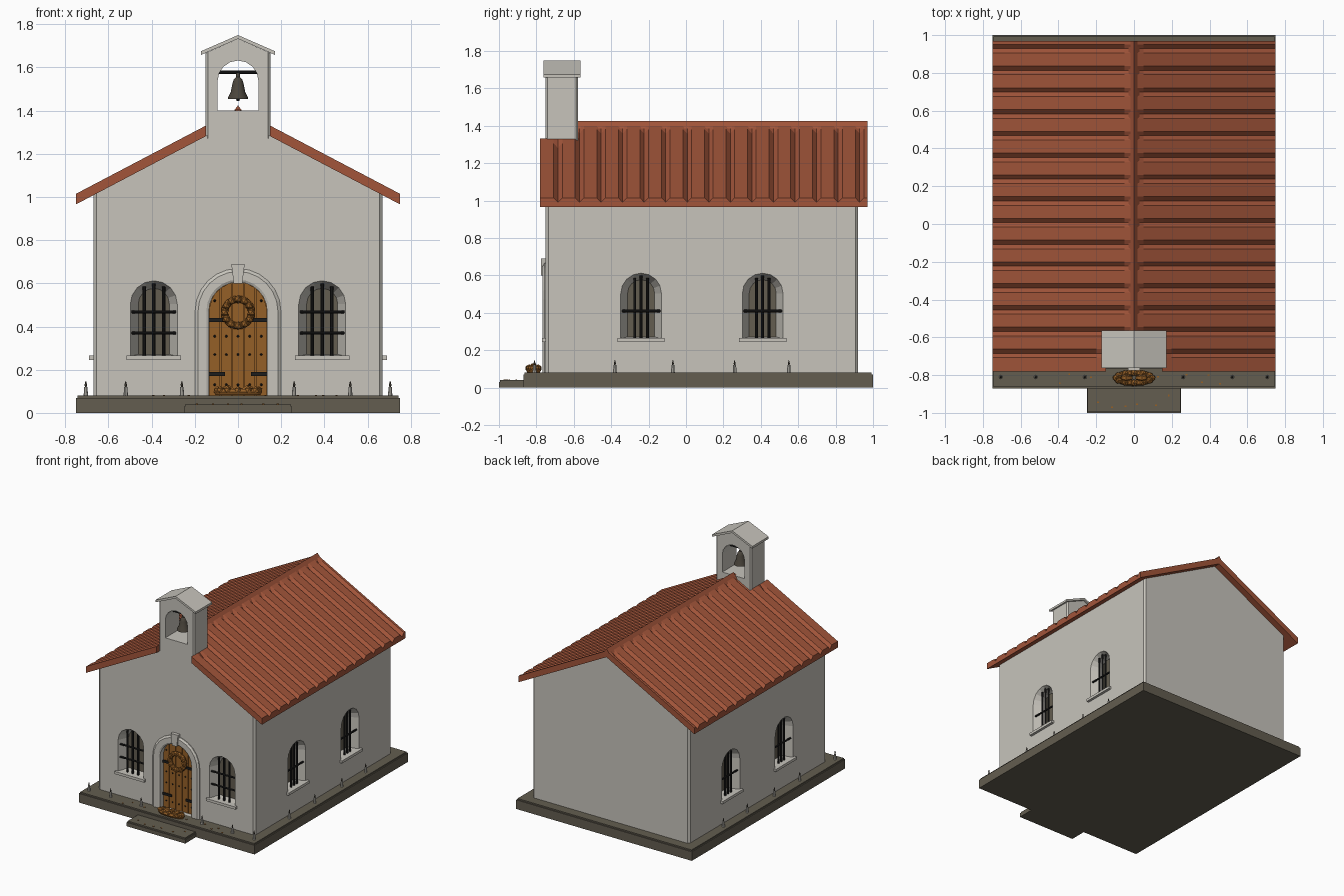
import bpy, bmesh, math, random
from mathutils import Vector

cube = bpy.data.objects.get("Cube")
if cube:
    bpy.data.objects.remove(cube)


def material(name, rgb):
    m = bpy.data.materials.new(name)
    m.use_nodes = True
    m.diffuse_color = (*rgb, 1)
    m.node_tree.nodes["Principled BSDF"].inputs["Base Color"].default_value = (*rgb, 1)
    return m


PLASTER = material("plaster", (0.57, 0.55, 0.50))
TILE = material("roof tile", (0.36, 0.09, 0.042))
STONE = material("dark stone", (0.125, 0.11, 0.08))
WOOD = material("golden wood", (0.30, 0.115, 0.02))
IRON = material("black iron", (0.012, 0.012, 0.012))
BRONZE = material("dull bronze", (0.07, 0.06, 0.045))


def finish(name, bm, mat, smooth=False):
    bmesh.ops.recalc_face_normals(bm, faces=bm.faces)
    mesh = bpy.data.meshes.new(name)
    bm.to_mesh(mesh)
    bm.free()
    mesh.materials.append(mat)
    ob = bpy.data.objects.new(name, mesh)
    bpy.context.collection.objects.link(ob)
    if smooth:
        bpy.ops.object.select_all(action='DESELECT')
        ob.select_set(True)
        bpy.context.view_layer.objects.active = ob
        bpy.ops.object.shade_smooth_by_angle()
    return ob


def loft(name, rings, mat, chamfer=0, smooth=False):
    """Skin closed rings in order and cap both ends."""
    bm = bmesh.new()
    rows = [[bm.verts.new(p) for p in ring] for ring in rings]
    n = len(rows[0])
    for a, b in zip(rows, rows[1:]):
        for i in range(n):
            j = (i + 1) % n
            bm.faces.new((a[i], a[j], b[j], b[i]))
    bm.faces.new(rows[0])
    bm.faces.new(rows[-1])
    if chamfer:
        upright = [e for e in bm.edges
                   if (e.verts[0].co - e.verts[1].co).xy.length < 1e-5]
        bmesh.ops.bevel(bm, geom=upright, offset=chamfer, segments=1, affect='EDGES')
    return finish(name, bm, mat, smooth)


def extrude_y(name, outline, y0, y1, mat, chamfer=0):
    return loft(name, [[(x, y, z) for x, z in outline] for y in (y0, y1)], mat, chamfer)


def box(name, lo, hi, mat):
    outline = [(lo[0], lo[2]), (hi[0], lo[2]), (hi[0], hi[2]), (lo[0], hi[2])]
    return extrude_y(name, outline, lo[1], hi[1], mat)


def lathe(name, base, axis, profile, mat, sides=8, smooth=False):
    """Turn (radius, distance) pairs about an axis."""
    turn = Vector(axis).to_track_quat('Z', 'Y')
    rings = []
    for r, h in profile:
        angles = [math.tau * i / sides for i in range(sides)]
        rings.append([Vector(base) + turn @ Vector((r * math.cos(a), r * math.sin(a), h))
                      for a in angles])
    return loft(name, rings, mat, smooth=smooth)


def rod(name, p, q, r, mat):
    d = Vector(q) - Vector(p)
    return lathe(name, p, d, [(r, 0), (r, d.length)], mat)


def arch(half, bottom, top, segs=8):
    """Round-headed outline."""
    curve = [(half * math.cos(math.pi * i / segs),
              top - half + half * math.sin(math.pi * i / segs)) for i in range(segs + 1)]
    return [(half, bottom)] + curve + [(-half, bottom)]


def cut(target, cutters):
    bpy.ops.object.select_all(action='DESELECT')
    bpy.context.view_layer.objects.active = target
    target.select_set(True)
    for c in cutters:
        c.hide_render = True
        mod = target.modifiers.new("opening", 'BOOLEAN')
        mod.operation = 'DIFFERENCE'
        mod.solver = 'EXACT'
        mod.object = c
        bpy.ops.object.modifier_apply(modifier=mod.name)
        bpy.data.objects.remove(c)


# Stone platform and step
box("platform", (-.75, -.87, 0), (.75, 1, .07), STONE)
box("platform_top", (-.743, -.863, .07), (.743, .993, .08), STONE)
box("front_step", (-.25, -1, 0), (.25, -.87, .03), STONE)
box("front_step_top", (-.245, -.995, .03), (.245, -.86, .04), STONE)

# Gabled walls
WX, WY, DOOR_W, DOOR_TOP = .67, -.75, .135, .605
walls = extrude_y("walls", [(-WX, .07), (WX, .07), (WX, 1.01), (0, 1.36), (-WX, 1.01)],
                  WY, .92, PLASTER, .015)

# Splayed windows with sills and iron bars
cutters = []


def window(label, place, bar_gap, bar_heights):
    def ring(half, top, bottom, out):
        return [place(u, out, z) for u, z in arch(half, bottom, top)]
    cutters.append(loft("cutter", [ring(.11, .613, .262, .002), ring(.07, .575, .272, -.08)], PLASTER))
    loft(label + "_pane", [ring(.072, .577, .27, -.076), ring(.072, .577, .27, -.084)], STONE)
    loft(label + "_sill", [[place(u, o, z) for u, z in
                            ((-.126, .245), (.126, .245), (.126, .265), (-.126, .265))]
                           for o in (-.03, .02)], PLASTER)
    for i in (-1, 0, 1):
        top = .60 if i == 0 else .585
        rod(label + "_upright_bar", place(i * bar_gap, -.025, .262), place(i * bar_gap, -.025, top), .008, IRON)
    for z in bar_heights:
        rod(label + "_cross_bar", place(-.103, -.018, z), place(.103, -.018, z), .007, IRON)


for side, s in (("left", 1), ("right", -1)):
    window("front_" + side + "_window", lambda u, o, z: (s * .39 + u, WY - o, z), .045, (.37, .468))
    for pos, cy in (("fore", -.24), ("aft", .41)):
        window(side + "_" + pos + "_window",
               lambda u, o, z: (s * (WX + o), cy + u, z), .034, (.41,))

# Doorway
cutters.append(extrude_y("cutter", arch(DOOR_W, .08, DOOR_TOP, 12), WY - .01, WY + .06, PLASTER))
cut(walls, cutters)
extrude_y("door_backing", arch(DOOR_W, .08, DOOR_TOP, 12), WY + .045, WY + .062, WOOD)
spring = DOOR_TOP - DOOR_W
for i in range(5):
    u0 = -DOOR_W + i * DOOR_W * .4 + .002
    us = [u0 + k * .0125 for k in range(5)]
    head = [(u, spring + math.sqrt(max(0, (DOOR_W - .001) ** 2 - u * u))) for u in us]
    extrude_y("door_plank", [(us[0], .08)] + head + [(us[-1], .08)], WY + .03, WY + .05, WOOD)
    for z in (.13, .27, .355, .52):
        if i % 2 == 0 or z < .5:
            lathe("door_stud", (u0 + .025, WY + .032, z), (0, -1, 0), [(.007, 0), (.003, .008)], IRON, 6)
for s in (-1, 1):
    for z in (.18, .43):
        box("door_strap", (min(s * .06, s * .134), WY + .022, z - .009),
            (max(s * .06, s * .134), WY + .032, z + .009), IRON)

# Door surround and keystone
section = [(0, -.02), (0, .01), (.012, .016), (.05, .016), (.064, .006), (.064, -.02)]
center = Vector((0, 0, spring))
path = [(1, 0, .08)] + [(math.cos(math.pi * i / 12), math.sin(math.pi * i / 12), spring)
                        for i in range(13)] + [(-1, 0, .08)]
loft("door_surround", [[((DOOR_W + r) * c, WY - o, z + (DOOR_W + r) * sn) for r, o in section]
                       for c, sn, z in path], PLASTER)
extrude_y("keystone", [(-.02, .60), (.02, .60), (.031, .69), (-.031, .69)], WY - .026, WY + .01, PLASTER)


# Wreaths made of a ring with clustered leaves
def wreath(name, place, rx, ry, thick, count):
    rings = []
    for i in range(24):
        a = math.tau * i / 24
        rings.append([place((rx + thick * math.cos(b)) * math.cos(a),
                            (ry + thick * math.cos(b)) * math.sin(a), thick * math.sin(b))
                      for b in [math.tau * k / 6 for k in range(6)]])
    loft(name + "_ring", rings + [rings[0]], WOOD)
    bm = bmesh.new()
    for i in range(count):
        a = math.tau * i / count
        made = bmesh.ops.create_icosphere(bm, subdivisions=1, radius=thick * 1.25)
        bmesh.ops.translate(bm, verts=made["verts"],
                            vec=place(rx * math.cos(a), ry * math.sin(a), thick * .5))
    finish(name + "_leaves", bm, WOOD)


wreath("door_wreath", lambda u, v, w: (u, WY + .012 - w, .465 + v), .062, .062, .016, 12)
wreath("ground_wreath", lambda u, v, w: (u, -.815 + v, .096 + w), .095, .026, .016, 12)
for s in (-1, 1):
    lathe("ground_wreath_bow", (s * .01, -.815, .10), (s, 0, .3),
          [(.008, 0), (.022, .04), (.006, .06)], WOOD, 6)


# Grooved roof panels
def roof_panel(name, s, y0, y1, x0):
    def top(x):
        return 1.409 - .525 * x
    cols = [(y0, 0)]
    for k in range(-3, 14):
        v = -.454 + .1152 * k
        if y0 < v - .023 and v + .023 < y1:
            cols += [(v - .023, 0), (v, .024), (v + .023, 0)]
    cols.append((y1, 0))
    loft(name, [[(s * x0, y, top(x0)), (s * (x0 + .05), y, top(x0 + .05) - d),
                 (s * .75, y, top(.75) - d), (s * .75, y, top(.75) - .049),
                 (s * x0, y, top(x0) - .049)] for y, d in cols], TILE)


for side, s in (("left", 1), ("right", -1)):
    roof_panel(side + "_roof", s, -.595, .97, 0)
    roof_panel(side + "_front_roof", s, -.78, -.595, .148)
extrude_y("ridge_cap", [(-.03, 1.385), (.03, 1.385), (0, 1.425)], -.58, .97, TILE)

# Bell tower, its gabled cap and bell
tower = extrude_y("bell_tower", [(-.15, 1.27), (.15, 1.27), (.15, 1.667), (0, 1.733), (-.15, 1.667)],
                  WY - .001, -.578, PLASTER, .01)
cut(tower, [extrude_y("cutter", arch(.095, 1.40, 1.632), -.8, -.5, PLASTER)])
extrude_y("tower_cap", [(-.172, 1.658), (0, 1.733), (.172, 1.658), (.172, 1.675), (0, 1.75), (-.172, 1.675)],
          -.762, -.563, PLASTER)
rod("bell_beam", (-.1, -.665, 1.578), (.1, -.665, 1.578), .007, IRON)
lathe("bell", (0, -.665, 1.455), (0, 0, 1),
      [(.047, 0), (.045, .008), (.034, .03), (.026, .07), (.02, .09), (.01, .1), (.008, .12)],
      BRONZE, 16, True)
lathe("bell_clapper", (0, -.665, 1.445), (0, 0, 1), [(.006, 0), (.009, .01), (.004, .03)], IRON)

# Candles around the platform
spots = [(s * x, -.81) for s in (-1, 1) for x in (.26, .52)]
spots += [(s * .705, y) for s in (-1, 1) for y in (-.81, -.38, -.07, .26, .55)]
for x, y in spots:
    lathe("candle", (x, y, .08), (0, 0, 1), [(.01, 0), (.008, .04)], PLASTER)
    lathe("candle_tip", (x, y, .12), (0, 0, 1), [(.004, 0), (.006, .01), (.001, .028)], BRONZE, 6)

# Fallen leaves on the platform and step
random.seed(4)
for i in range(14):
    onstep = i < 6
    x = random.uniform(-.22, .22) if onstep else random.uniform(-.6, .6)
    y, z = (random.uniform(-.98, -.89), .04) if onstep else (random.uniform(-.85, -.79), .08)
    box("fallen_leaf", (x - .005, y - .004, z), (x + .005, y + .004, z + .003), WOOD)
